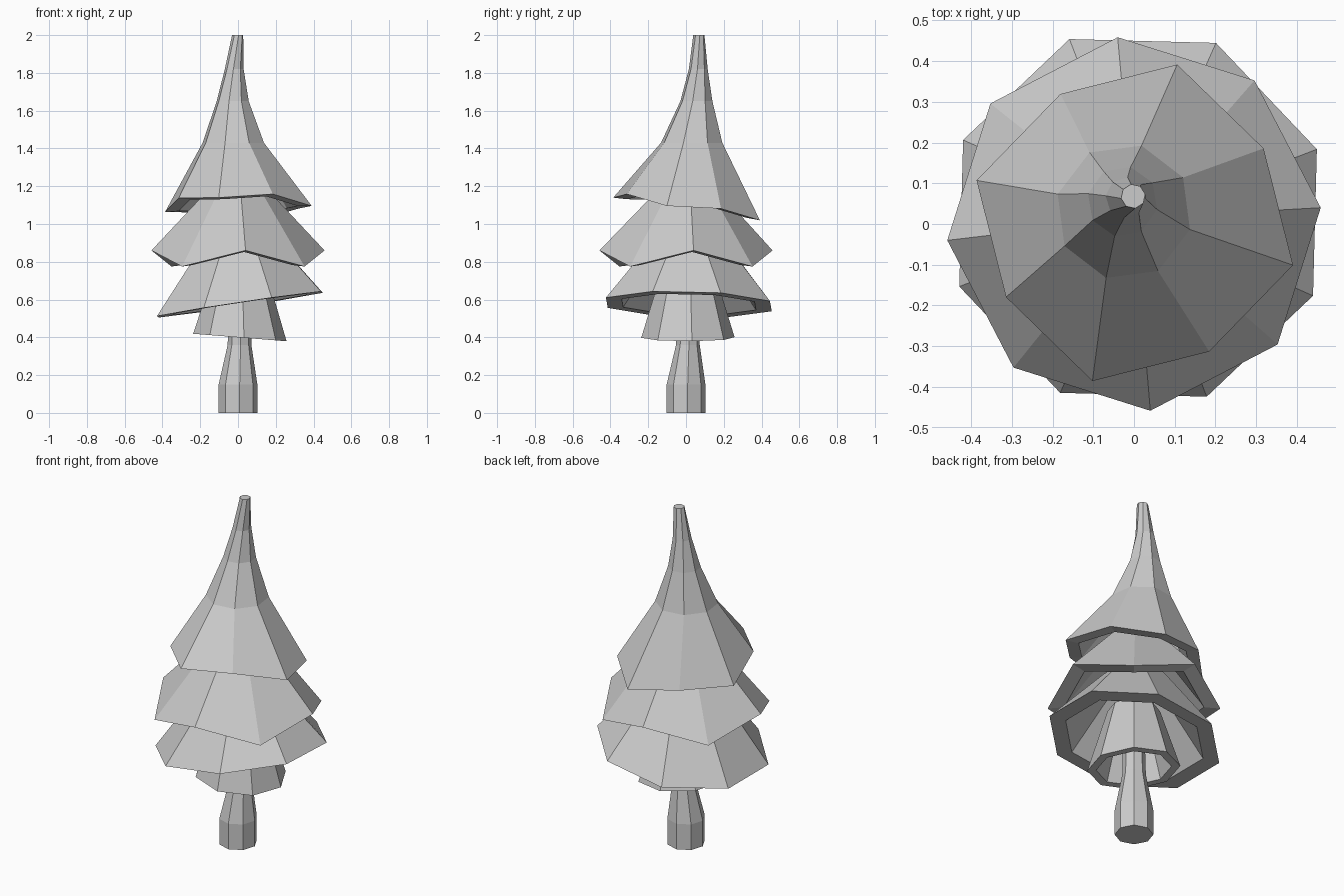
import bpy, bmesh
from math import cos, sin, radians
from mathutils import Vector

if "Cube" in bpy.data.objects:
    bpy.data.objects.remove(bpy.data.objects["Cube"])

SIDES = 8


def ring(cx, cy, z, r, start, tilt=(0, 0), r_odd=None, z_odd=0.0):
    """Eight points around a centre; odd points may differ in radius and height."""
    pts = []
    for i in range(SIDES):
        a = radians(start + 360 / SIDES * i)
        rad = r_odd if (i % 2 and r_odd) else r
        x, y = cx + rad * cos(a), cy + rad * sin(a)
        pts.append(Vector((x, y, z + tilt[0] * x + tilt[1] * y + (z_odd if i % 2 else 0))))
    return pts


def shrink(pts, f, lift=0.0):
    c = sum(pts, Vector()) / len(pts)
    return [c + (p - c) * f + Vector((0, 0, lift)) for p in pts]


def loft(name, rings):
    """Skin consecutive rings with flat quads and cap both ends."""
    bm = bmesh.new()
    vs = [[bm.verts.new(p) for p in r] for r in rings]
    for a, b in zip(vs, vs[1:]):
        for i in range(SIDES):
            j = (i + 1) % SIDES
            bm.faces.new((a[i], a[j], b[j], b[i]))
    bm.faces.new(vs[0][::-1])
    bm.faces.new(vs[-1])
    bmesh.ops.recalc_face_normals(bm, faces=bm.faces)
    me = bpy.data.meshes.new(name)
    bm.to_mesh(me)
    bm.free()
    ob = bpy.data.objects.new(name, me)
    bpy.context.collection.objects.link(ob)
    return ob


def skirt(name, rim, upper):
    """Hollow branch tier: inner cavity, underside rim, then the outer rings."""
    inner_rim = shrink(rim, 0.81)
    cavity_top = shrink(upper[0], 0.8, -0.05)
    loft(name, [cavity_top, inner_rim, rim] + upper)


# Trunk with a flared base
loft("trunk", [ring(0, 0, 0, 0.103, 5), ring(0, 0, 0.15, 0.103, 5),
               ring(0.008, 0.01, 0.36, 0.063, 5), ring(0.01, 0.01, 0.72, 0.055, 5)])

# Branch tiers, bottom to top
skirt("bottom_branches", ring(0.01, 0.01, 0.40, 0.248, 5, tilt=(-0.08, 0)),
      [ring(0.01, 0.01, 0.75, 0.14, 5)])
skirt("lower_branches", ring(0.01, 0.015, 0.573, 0.47, 21, tilt=(0.15, -0.025)),
      [ring(0.01, 0.015, 0.95, 0.17, 21)])
skirt("middle_branches", ring(0, 0, 0.86, 0.46, 5, z_odd=-0.085),
      [ring(0, 0.01, 1.2, 0.14, 5)])

# Crown with a bent, tapering tip
skirt("crown", ring(0.002, 0.003, 1.08, 0.402, -15, tilt=(0, -0.155), r_odd=0.365, z_odd=0.03),
      [ring(-0.025, 0.03, 1.43, 0.168, -15), ring(-0.028, 0.055, 1.65, 0.087, -13),
       ring(-0.02, 0.065, 1.82, 0.05, -5), ring(-0.002, 0.068, 2.0, 0.03, 10)])
